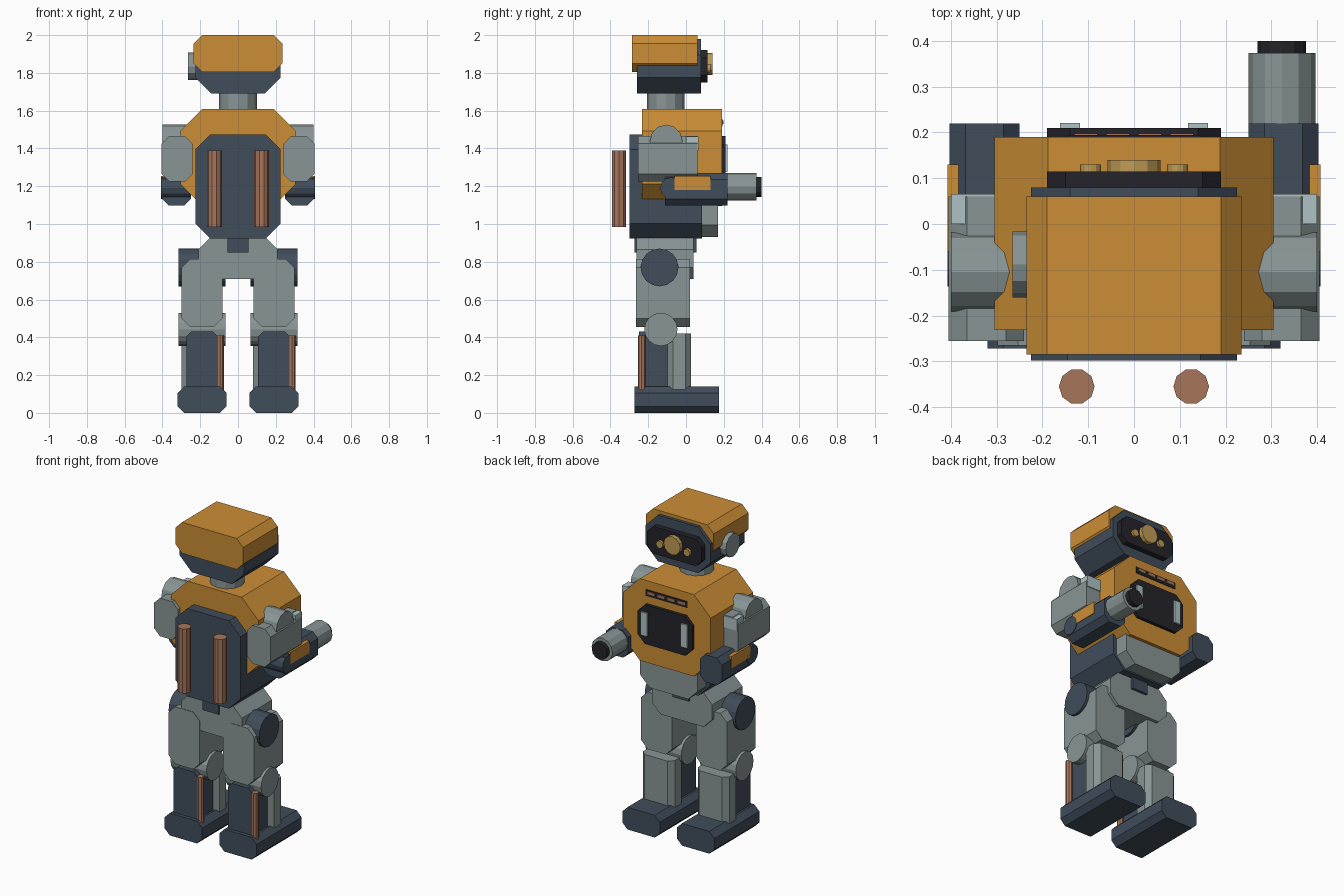
import bpy
import bmesh
import math
from mathutils import Vector

cube = bpy.data.objects.get("Cube")
if cube:
    bpy.data.objects.remove(cube, do_unlink=True)


def material(name, r, g, b):
    m = bpy.data.materials.new(name)
    m.use_nodes = True
    m.diffuse_color = (r, g, b, 1)
    m.node_tree.nodes["Principled BSDF"].inputs["Base Color"].default_value = (r, g, b, 1)
    return m


ORANGE = material("orange paint", 0.60, 0.27, 0.036)
SLATE = material("dark slate", 0.052, 0.074, 0.105)
GREY = material("steel grey", 0.25, 0.30, 0.30)
PALE = material("pale grey", 0.43, 0.54, 0.56)
COPPER = material("copper", 0.39, 0.18, 0.105)
BLACK = material("black", 0.018, 0.017, 0.023)
GOLD = material("gold lens", 0.52, 0.33, 0.09)


def extrude(name, outline, axis, a, b, mat):
    """Extrude a 2D outline from a to b along an axis."""
    def place(p, q, t):
        return {"x": (t, p, q), "y": (p, t, q), "z": (p, q, t)}[axis]
    bm = bmesh.new()
    near = [bm.verts.new(place(p, q, a)) for p, q in outline]
    far = [bm.verts.new(place(p, q, b)) for p, q in outline]
    bm.faces.new(near)
    bm.faces.new(far)
    n = len(outline)
    for i in range(n):
        j = (i + 1) % n
        bm.faces.new((near[i], near[j], far[j], far[i]))
    bmesh.ops.recalc_face_normals(bm, faces=bm.faces)
    mesh = bpy.data.meshes.new(name)
    bm.to_mesh(mesh)
    bm.free()
    mesh.materials.append(mat)
    ob = bpy.data.objects.new(name, mesh)
    bpy.context.collection.objects.link(ob)
    return ob


def block(name, x, y, z, mat, cut=0.0, axis="y"):
    """Box given by ranges, its four edges along the axis chamfered by cut."""
    ranges = {"x": x, "y": y, "z": z}
    a, b = ranges.pop(axis)
    (p0, p1), (q0, q1) = ranges.values()
    if cut:
        c = cut
        outline = [(p0 + c, q0), (p1 - c, q0), (p1, q0 + c), (p1, q1 - c),
                   (p1 - c, q1), (p0 + c, q1), (p0, q1 - c), (p0, q0 + c)]
    else:
        outline = [(p0, q0), (p1, q0), (p1, q1), (p0, q1)]
    return extrude(name, outline, axis, a, b, mat)


def rod(name, axis, p, q, radius, a, b, mat, sides=12):
    """Flat-sided cylinder centred on (p, q) across the axis."""
    turn = 2 * math.pi / sides
    outline = [(p + radius * math.cos(i * turn), q + radius * math.sin(i * turn))
               for i in range(sides)]
    return extrude(name, outline, axis, a, b, mat)


def span(side, a, b):
    """Range of x on one side of the body."""
    return tuple(sorted((side * a, side * b)))


# Head
block("helmet", (-0.235, 0.235), (-0.285, 0.06), (1.805, 2.0), ORANGE, 0.045)
block("skull", (-0.225, 0.225), (-0.26, 0.08), (1.69, 1.98), SLATE, 0.085)
block("face_plate", (-0.19, 0.19), (0.05, 0.115), (1.75, 1.92), BLACK, 0.04)
rod("main_lens", "y", 0, 1.848, 0.058, 0.1, 0.14, GOLD)
for side, label in ((1, "left"), (-1, "right")):
    rod(label + "_small_lens", "y", side * 0.095, 1.825, 0.023, 0.1, 0.13, GOLD)
rod("ear_disc", "x", -0.088, 1.835, 0.072, -0.265, -0.2, GREY)
rod("neck", "z", 0, -0.107, 0.1, 1.55, 1.75, GREY)

# Torso
block("torso", (-0.305, 0.305), (-0.232, 0.19), (1.095, 1.61), ORANGE, 0.117)
block("chest_panel", (-0.19, 0.19), (0.15, 0.21), (1.22, 1.467), BLACK, 0.05)
block("vent_slot", (-0.145, 0.145), (0.17, 0.194), (1.515, 1.555), BLACK)
for i in range(4):
    x = -0.105 + i * 0.07
    block("vent_slat", (x - 0.025, x + 0.025), (0.18, 0.198), (1.53, 1.547), COPPER)
block("waist", (-0.2, 0.2), (-0.1, 0.17), (0.93, 1.17), GREY, 0.065)
block("backpack", (-0.225, 0.225), (-0.298, 0.085), (0.922, 1.475), SLATE, 0.08)
block("spine", (-0.055, 0.055), (-0.272, 0.055), (0.85, 0.95), SLATE)
block("pelvis", (-0.21, 0.21), (-0.262, 0.04), (0.71, 0.925), GREY, 0.06)

for side, label in ((1, "left_"), (-1, "right_")):
    block(label + "chest_strip", span(side, 0.118, 0.162), (0.2, 0.221), (1.275, 1.42), PALE)
    rod(label + "exhaust_pipe", "z", side * 0.125, -0.355, 0.039, 0.985, 1.39, COPPER, 10)

    # Arms
    rod(label + "shoulder", "x", -0.105, 1.44, 0.086, *span(side, 0.25, 0.4), GREY)
    block(label + "upper_arm", span(side, 0.24, 0.405), (-0.255, 0.06), (1.225, 1.465),
          GREY, 0.04)
    block(label + "arm_pad", span(side, 0.305, 0.4), (0.0, 0.065), (1.39, 1.462), PALE)
    block(label + "forearm", span(side, 0.25, 0.403), (-0.11, 0.22), (1.098, 1.27),
          SLATE, 0.035)
    block(label + "forearm_guard", span(side, 0.373, 0.407), (-0.06, 0.13), (1.18, 1.255),
          ORANGE)
    rod(label + "elbow", "x", -0.08, 1.19, 0.057, *span(side, 0.25, 0.407), SLATE)

    # Legs
    c = side * 0.19
    rod(label + "hip_joint", "x", -0.14, 0.77, 0.1, c - 0.125, c + 0.125, SLATE, 16)
    block(label + "thigh", (c - 0.108, c + 0.108), (-0.265, 0.02), (0.455, 0.815),
          GREY, 0.045)
    rod(label + "knee_joint", "x", -0.133, 0.442, 0.088, c - 0.125, c + 0.125, GREY, 16)
    block(label + "shin", (c - 0.11, c + 0.11), (-0.1, 0.027), (0.12, 0.42), GREY,
          0.03, "z")
    block(label + "calf", (c - 0.083, c + 0.083), (-0.25, -0.09), (0.1, 0.43), SLATE, 0.025)
    rod(label + "leg_pipe", "z", c + 0.095, -0.235, 0.02, 0.12, 0.41, COPPER, 8)
    block(label + "foot", (c - 0.13, c + 0.13), (-0.272, 0.175), (0, 0.14), SLATE, 0.035)

# Arm cannon
rod("cannon_barrel", "y", 0.323, 1.197, 0.073, 0.11, 0.373, GREY)
rod("cannon_muzzle", "y", 0.323, 1.197, 0.053, 0.36, 0.4, BLACK)
